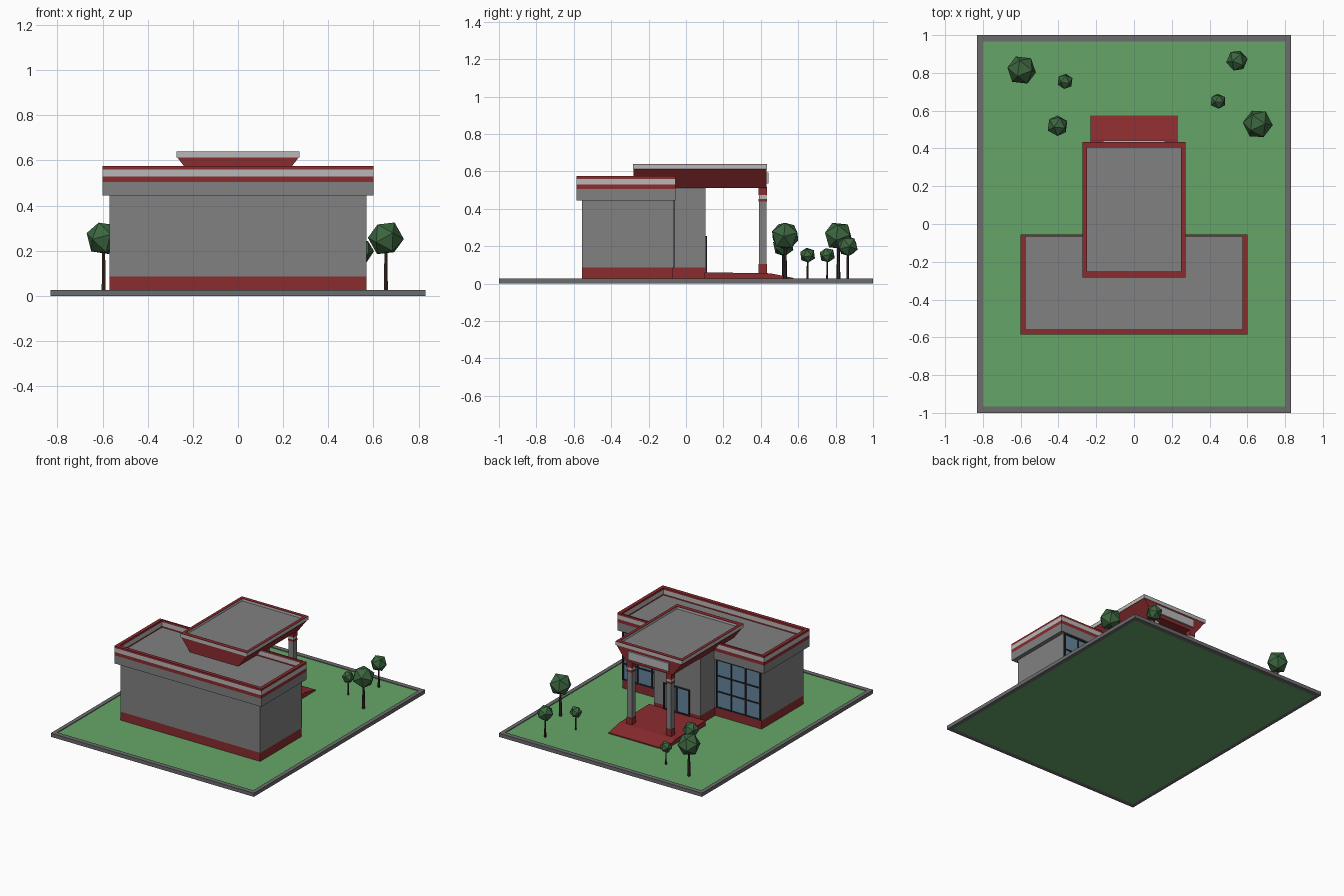
import bpy, bmesh, random
from mathutils import Euler

if "Cube" in bpy.data.objects:
    bpy.data.objects.remove(bpy.data.objects["Cube"])
random.seed(4)

def mat(name, r, g, b):
    m = bpy.data.materials.new(name)
    m.diffuse_color = (r, g, b, 1)
    m.use_nodes = True
    m.node_tree.nodes["Principled BSDF"].inputs["Base Color"].default_value = m.diffuse_color
    return m

RED = mat("red", 0.26, 0.025, 0.028)
LIGHT = mat("light_grey", 0.48, 0.48, 0.48)
WALL = mat("wall_grey", 0.22, 0.22, 0.22)
CURB = mat("curb_grey", 0.15, 0.15, 0.15)
GRASS = mat("grass", 0.13, 0.38, 0.14)
GLASS = mat("glass", 0.13, 0.23, 0.33)
DARK = mat("dark_frame", 0.015, 0.015, 0.018)
BARK = mat("bark", 0.04, 0.025, 0.02)
LEAF = mat("leaf", 0.045, 0.13, 0.05)

def mesh(name, verts, faces, m):
    me = bpy.data.meshes.new(name)
    bm = bmesh.new()
    vs = [bm.verts.new(v) for v in verts]
    for f in faces:
        bm.faces.new([vs[i] for i in f])
    bmesh.ops.recalc_face_normals(bm, faces=bm.faces)
    bm.to_mesh(me)
    bm.free()
    me.materials.append(m)
    ob = bpy.data.objects.new(name, me)
    bpy.context.collection.objects.link(ob)
    return ob

def prism(name, a, b, m):
    """Solid between two matching loops."""
    n = len(a)
    faces = [tuple(range(n)), tuple(range(n, 2 * n))]
    faces += [(i, (i + 1) % n, n + (i + 1) % n, n + i) for i in range(n)]
    return mesh(name, a + b, faces, m)

def rect(x0, x1, y0, y1, z):
    return [(x0, y0, z), (x1, y0, z), (x1, y1, z), (x0, y1, z)]

def box(name, x0, x1, y0, y1, z0, z1, m):
    return prism(name, rect(x0, x1, y0, y1, z0), rect(x0, x1, y0, y1, z1), m)

def ring(name, outer, inner, z0, z1, m):
    """Rectangular frame lying flat."""
    v = rect(*outer, z0) + rect(*inner, z0) + rect(*outer, z1) + rect(*inner, z1)
    faces = []
    for i in range(4):
        j = (i + 1) % 4
        faces += [(i, j, 4 + j, 4 + i), (8 + i, 8 + j, 12 + j, 12 + i),
                  (i, j, 8 + j, 8 + i), (4 + i, 4 + j, 12 + j, 12 + i)]
    return mesh(name, v, faces, m)

def window(name, x0, x1, y, z0, z1, cols, rows):
    """Glass pane with a grid of dark bars."""
    box(name + "_glass", x0, x1, y - 0.01, y + 0.003, z0, z1, GLASS)
    t = 0.005
    for i in range(cols + 1):
        x = x0 + t + (x1 - x0 - 2 * t) * i / cols
        box(name + "_upright", x - t, x + t, y, y + 0.008, z0, z1, DARK)
    for i in range(rows + 1):
        z = z0 + t + (z1 - z0 - 2 * t) * i / rows
        box(name + "_crossbar", x0, x1, y, y + 0.007, z - t, z + t, DARK)

# Ground
ring("curb", (-0.83, 0.83, -1, 1), (-0.80, 0.80, -0.965, 0.965), 0, 0.027, CURB)
box("lawn", -0.80, 0.80, -0.965, 0.965, 0, 0.022, GRASS)
box("ground_underside", -0.80, 0.80, -0.965, 0.965, 0, 0.004, CURB)

# Main block and entrance block
box("main_base", -0.57, 0.57, -0.555, -0.07, 0.02, 0.085, RED)
box("main_walls", -0.57, 0.57, -0.555, -0.07, 0.085, 0.46, WALL)
box("entrance_base", -0.19, 0.19, -0.07, 0.105, 0.02, 0.085, RED)
box("entrance_walls", -0.19, 0.19, -0.07, 0.105, 0.085, 0.515, WALL)

# Banded parapet with sunken roof
OUT, INN = (-0.60, 0.60, -0.585, -0.055), (-0.575, 0.575, -0.558, -0.066)
box("parapet_lower", *OUT, 0.445, 0.505, WALL)
for name, z0, z1, m in (("parapet_red_low", 0.505, 0.53, RED),
                        ("parapet_light", 0.53, 0.56, LIGHT),
                        ("parapet_red_top", 0.56, 0.575, RED)):
    ring(name, OUT, INN, z0, z1, m)
box("main_roof", *INN, 0.50, 0.52, WALL)

# Canopy with flared sides
def flare(y):
    return [(-0.19, y, 0.51), (0.19, y, 0.51), (0.27, y, 0.615), (-0.27, y, 0.615)]

prism("canopy", flare(-0.28), flare(0.43), RED)
C_OUT, C_IN = (-0.272, 0.272, -0.283, 0.433), (-0.25, 0.25, -0.252, 0.406)
ring("canopy_band", C_OUT, C_IN, 0.612, 0.637, LIGHT)
ring("canopy_rim", C_OUT, C_IN, 0.637, 0.64, RED)
box("canopy_roof", *C_IN, 0.61, 0.622, WALL)
box("blank_sign", -0.165, 0.165, 0.428, 0.442, 0.535, 0.595, LIGHT)

# Porch floor with a ramp at its end
side = [(0.10, 0.022), (0.575, 0.022), (0.575, 0.03), (0.45, 0.055), (0.10, 0.06)]
prism("porch_floor", [(-0.23, y, z) for y, z in side], [(0.23, y, z) for y, z in side], RED)

# Columns
for s in (-1, 1):
    for name, z0, z1, h, m in (("column_foot", 0.05, 0.105, 0.022, RED),
                               ("column_shaft", 0.105, 0.44, 0.02, WALL),
                               ("column_ring", 0.44, 0.453, 0.022, RED),
                               ("column_neck", 0.453, 0.473, 0.02, LIGHT),
                               ("column_cap", 0.473, 0.515, 0.022, RED)):
        box(name, s * 0.16 - h, s * 0.16 + h, 0.41 - h, 0.41 + h, z0, z1, m)

# Windows and doors
window("left_window", -0.565, -0.20, -0.07, 0.085, 0.445, 3, 3)
window("right_window", 0.20, 0.565, -0.07, 0.085, 0.445, 3, 3)
window("door", -0.107, 0.107, 0.105, 0.06, 0.255, 2, 1)

# Trees: x, y, crown height, crown radius
for x, y, z, r in ((-0.595, 0.815, 0.255, 0.08), (0.655, 0.53, 0.255, 0.08),
                   (-0.405, 0.52, 0.20, 0.058), (0.545, 0.865, 0.20, 0.058),
                   (-0.365, 0.755, 0.152, 0.043), (0.445, 0.65, 0.152, 0.043)):
    bpy.ops.mesh.primitive_cone_add(vertices=6, radius1=r * 0.13, radius2=r * 0.08,
                                    depth=z - 0.02, location=(x, y, (z + 0.02) / 2))
    trunk = bpy.context.object
    trunk.name = "tree_trunk"
    trunk.data.materials.append(BARK)
    bpy.ops.mesh.primitive_ico_sphere_add(subdivisions=1, radius=r, location=(x, y, z))
    crown = bpy.context.object
    crown.name = "tree_crown"
    crown.rotation_euler = Euler([random.uniform(0, 3) for _ in range(3)])
    crown.data.materials.append(LEAF)
